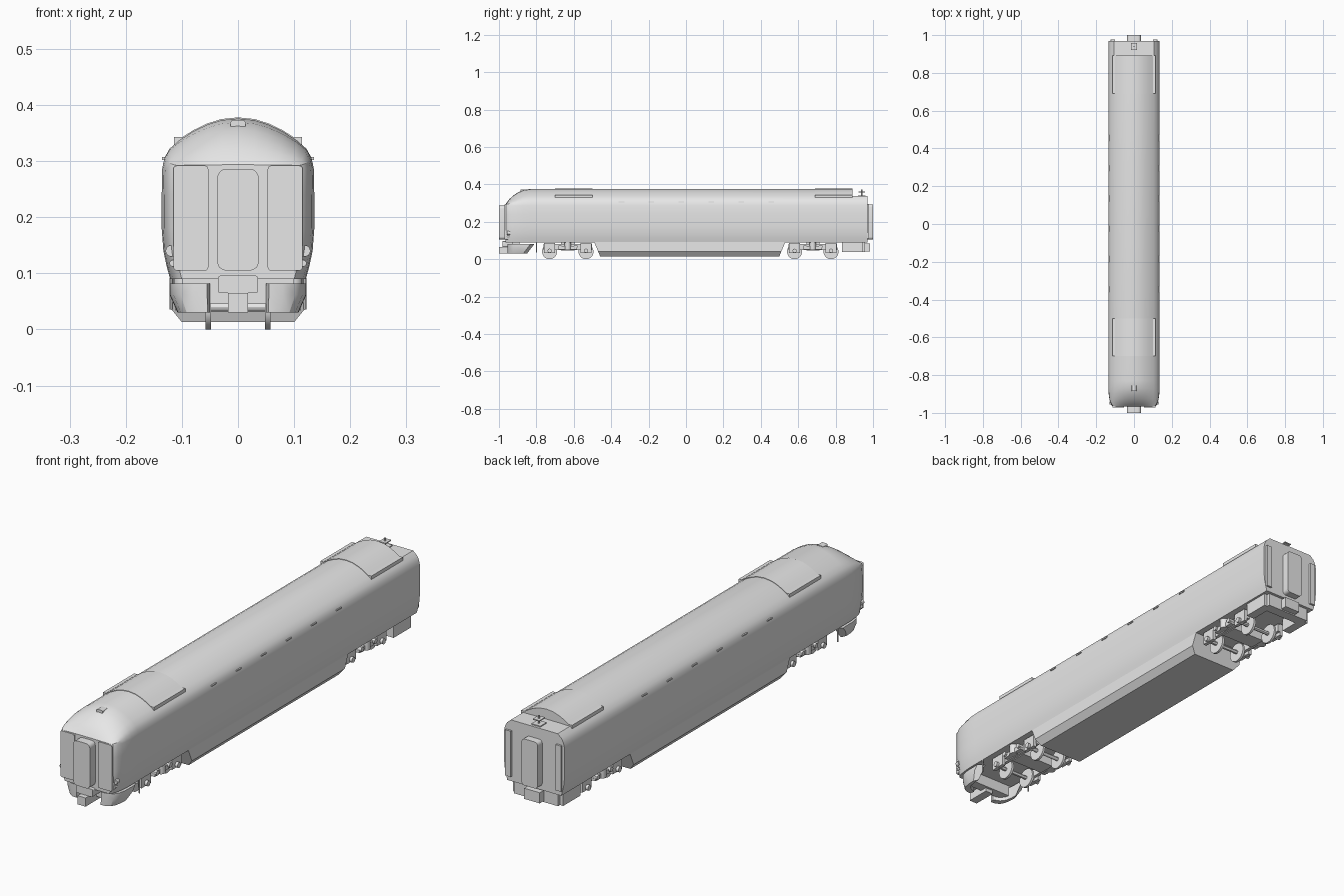
import bpy, bmesh, math
from mathutils import Matrix, Vector

if "Cube" in bpy.data.objects:
    bpy.data.objects.remove(bpy.data.objects["Cube"])

GREY = (0.8, 0.8, 0.8, 1)
grey = bpy.data.materials.new("plain grey")
grey.use_nodes = True
grey.diffuse_color = GREY
grey.node_tree.nodes["Principled BSDF"].inputs["Base Color"].default_value = GREY
parts = []


def finish(name, bm):
    bmesh.ops.recalc_face_normals(bm, faces=bm.faces)
    mesh = bpy.data.meshes.new(name)
    bm.to_mesh(mesh)
    bm.free()
    mesh.materials.append(grey)
    obj = bpy.data.objects.new(name, mesh)
    bpy.context.collection.objects.link(obj)
    parts.append(obj)
    return obj


def loft(name, rings):
    """Skin closed rings of points and cap both ends."""
    bm = bmesh.new()
    loops = [[bm.verts.new(p) for p in ring] for ring in rings]
    n = len(loops[0])
    for a, b in zip(loops, loops[1:]):
        for i in range(n):
            j = (i + 1) % n
            bm.faces.new((a[i], a[j], b[j], b[i]))
    bm.faces.new(loops[0])
    bm.faces.new(loops[-1])
    return finish(name, bm)


def box(name, x, y, z, corner=0.0):
    """Box from three (low, high) ranges; corner rounds its outline seen from the front."""
    bm = bmesh.new()
    bmesh.ops.create_cube(bm, size=1)
    for v in bm.verts:
        v.co = [r[0] if c < 0 else r[1] for c, r in zip(v.co, (x, y, z))]
    if corner:
        edges = [e for e in bm.edges if abs(e.verts[0].co.y - e.verts[1].co.y) > 1e-5]
        bmesh.ops.bevel(bm, geom=edges, offset=corner, segments=4, profile=0.5, affect='EDGES')
    return finish(name, bm)


def side_box(name, x, y, z, corner=0.0):
    box("left_" + name, x, y, z, corner)
    box("right_" + name, (-x[1], -x[0]), y, z, corner)


def cyl(name, loc, r, depth, axis, sides=24):
    bm = bmesh.new()
    turn = Vector((0, 0, 1)).rotation_difference(Vector(axis)).to_matrix().to_4x4()
    bmesh.ops.create_cone(bm, cap_ends=True, segments=sides, radius1=r, radius2=r,
                          depth=depth, matrix=Matrix.Translation(loc) @ turn)
    return finish(name, bm)


X, Y, Z = (1, 0, 0), (0, 1, 0), (0, 0, 1)

# Half cross-section of the carriage, roof centre down to the sill
HALF = [(0, .376), (.03, .373), (.055, .365), (.08, .353), (.105, .337), (.122, .322),
        (.131, .306), (.135, .287), (.136, .24), (.136, .18), (.133, .14), (.127, .112), (.121, .09)]
SECTION = HALF + [(-x, z) for x, z in HALF[:0:-1]]
EAVES = .292


def ring(y, wide=1, roof=1, top=1):
    return [(x * wide, y, min(top, EAVES + (z - EAVES) * roof if z > EAVES else z))
            for x, z in SECTION]


# Main shell with rounded driving end
NOSE = [(-.965, .83, .02), (-.958, .88, .14), (-.945, .925, .34), (-.925, .96, .56),
        (-.9, .985, .76), (-.87, 1, .92), (-.83, 1, 1), (.89, 1, 1)]
loft("body_shell", [ring(*s) for s in NOSE])

# Lowered rear roof end
loft("rear_end", [ring(y, 1, 1, .337) for y in (.889, .97)])

# Deep belly between the bogies with sloping ends
BELLY = [(-.121, .1), (-.122, .04), (-.1, .013), (.1, .013), (.122, .04), (.121, .1)]
loft("belly", [[(x, .02 + s * (.478 + .42 * (z - .013)), z) for x, z in BELLY] for s in (-1, 1)])

# Curved roof hatches with side ledges
arc = [(x, z) for x, z in HALF if x < .11]
arc = [(-x, z) for x, z in arc[:0:-1]] + arc
for tag, y0, y1 in (("front", -.7, -.5), ("rear", .69, .891)):
    outline = [(x, z + .002) for x, z in arc] + [(x, z - .02) for x, z in arc[::-1]]
    loft(tag + "_roof_hatch", [[(x, y, z) for x, z in outline] for y in (y0, y1)])
    side_box(tag + "_hatch_ledge", (.1, .114), (y0, y1), (.325, .343))

# Small rain strips along the eaves
for i in range(6):
    y = -.36 + i * .16
    side_box("rain_strip", (.128, .1355), (y, y + .03), (.302, .307))

# Gangways and end doors
box("front_gangway", (-.037, .037), (-1, -.95), (.105, .286), .016)
side_box("front_door_panel", (.053, .115), (-.971, -.95), (.105, .292), .006)
box("rear_gangway", (-.036, .036), (.96, 1), (.105, .293), .014)
side_box("rear_corner_post", (.1, .125), (.96, .978), (.11, .295))

# Lamps on the driving end
for s in (-1, 1):
    cyl("head_lamp", (s * .119, -.948, .14), .01, .016, Y)
    cyl("marker_lamp", (s * .116, -.95, .118), .006, .014, Y)
box("roof_lamp", (-.013, .013), (-.885, -.855), (.355, .373), .004)

# Rear roof aerial
box("aerial_base", (-.02, .02), (.92, .96), (.335, .341))
cyl("aerial_post", (0, .94, .352), .004, .04, Z, 12)
box("aerial_bar", (-.015, .015), (.922, .958), (.357, .361))

# Curved front skirts
PATH = [(.055, -.955, 0), (.08, -.953, 0), (.102, -.943, 0), (.115, -.925, 0),
        (.121, -.895, 0), (.122, -.83, -.04)]
for s, side in ((1, "left"), (-1, "right")):
    rings = []
    for x, y, back in PATH:
        inner = max(x - .025, .05)
        rings.append([(s * x, y, .082), (s * x, y + back * .4, .062),
                      (s * (x - .2 * (x - .05)), y + back, .03),
                      (s * inner, y + .02 + back, .03), (s * inner, y + .02, .082)])
    loft(side + "_front_skirt", rings)
    cyl(side + "_step_rail", (s * .119, -.8, .064), .003, .056, Z, 8)

# Couplers and headstocks
box("front_headstock", (-.1, .1), (-.93, -.89), (.045, .093))
box("front_buffer_beam", (-.036, .036), (-.98, -.9), (.065, .096), .005)
box("front_coupler", (-.018, .018), (-1, -.9), (.03, .065))
box("rear_headstock", (-.098, .098), (.915, .958), (.037, .093))
side_box("rear_equipment_box", (.075, .112), (.835, .945), (.037, .093))
box("rear_coupler", (-.035, .035), (.95, .985), (.042, .085))

# Bogies
for tag, c in (("front", -.632), ("rear", .678)):
    side_box(tag + "_bogie_frame", (.073, .087), (c - .13, c + .13), (.048, .08))
    box(tag + "_bogie_transom", (-.075, .075), (c - .035, c + .035), (.045, .093))
    side_box(tag + "_bogie_bolster", (.085, .105), (c - .05, c + .05), (.052, .07))
    for s in (-1, 1):
        cyl(tag + "_spring", (s * .098, c, .072), .017, .045, Z, 16)
        for d in (-.042, .042):
            cyl(tag + "_damper", (s * .098, c + d, .067), .01, .03, X, 12)
        for a in (-.0975, .0975):
            cyl(tag + "_wheel", (s * .053, c + a, .04), .04, .01, X, 32)
            cyl(tag + "_axle_end", (s * .1, c + a, .045), .011, .022, X, 16)
    for a in (-.0975, .0975):
        cyl(tag + "_axle", (0, c + a, .04), .008, .19, X, 12)
        side_box(tag + "_axle_box", (.085, .1), (c + a - .03, c + a + .03), (.034, .086))

# Smooth curves, crisp edges
bpy.ops.object.select_all(action='DESELECT')
for obj in parts:
    obj.select_set(True)
bpy.context.view_layer.objects.active = parts[0]
bpy.ops.object.shade_smooth_by_angle(angle=math.radians(30))
